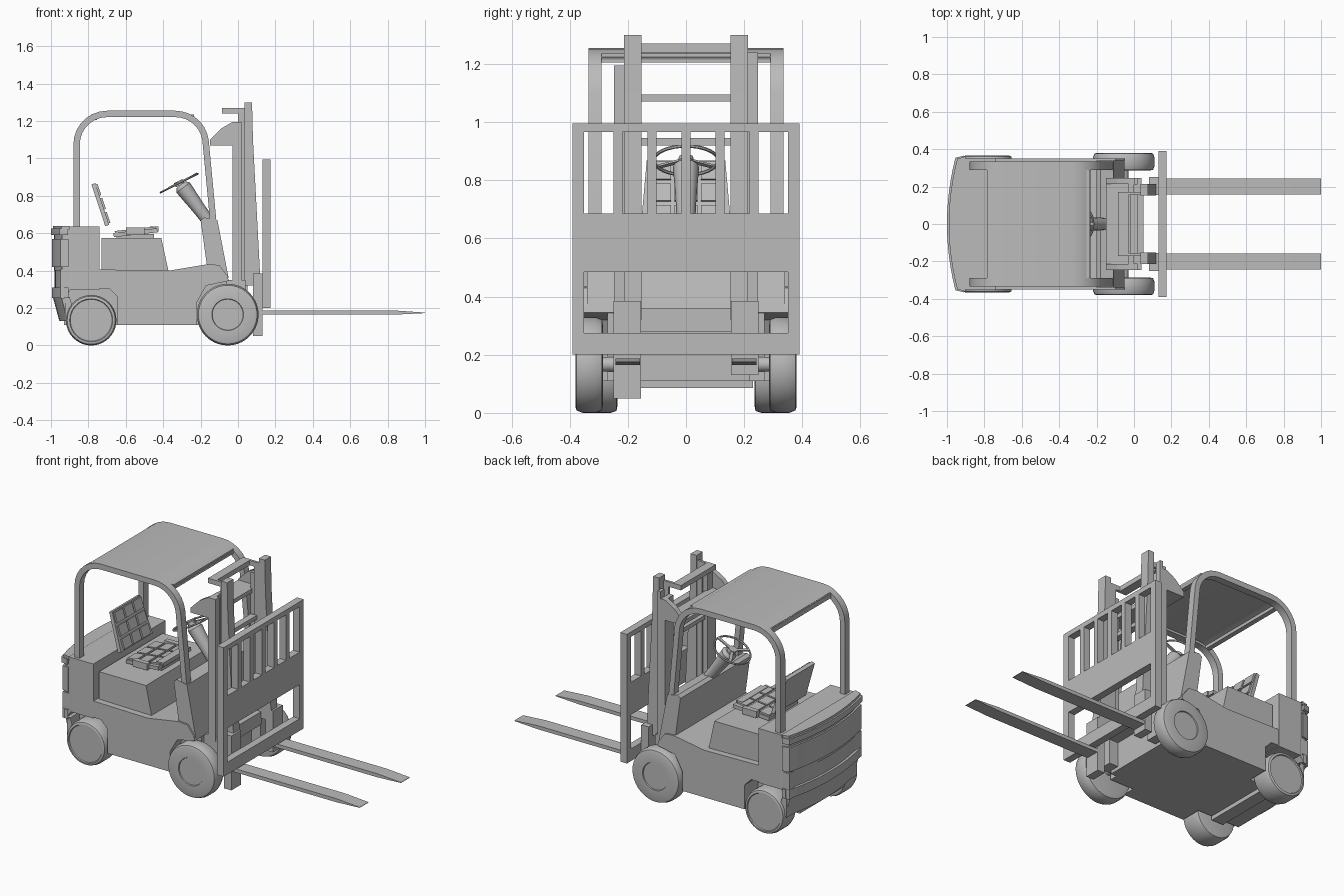
import bpy, bmesh, math
from math import sin, cos, pi, radians
from mathutils import Vector, Matrix

cube = bpy.data.objects.get("Cube")
if cube:
    bpy.data.objects.remove(cube, do_unlink=True)

grey = bpy.data.materials.new("plain grey")
grey.use_nodes = True
grey.diffuse_color = (0.5, 0.5, 0.5, 1)
grey.node_tree.nodes["Principled BSDF"].inputs["Base Color"].default_value = (0.5, 0.5, 0.5, 1)


def finish(name, bm, smooth=False):
    bmesh.ops.recalc_face_normals(bm, faces=bm.faces)
    me = bpy.data.meshes.new(name)
    bm.to_mesh(me)
    bm.free()
    me.materials.append(grey)
    ob = bpy.data.objects.new(name, me)
    bpy.context.collection.objects.link(ob)
    if smooth:
        bpy.ops.object.select_all(action='DESELECT')
        ob.select_set(True)
        bpy.context.view_layer.objects.active = ob
        bpy.ops.object.shade_smooth_by_angle(angle=radians(35))
    return ob


def extrude(name, pts, offset, smooth=False):
    """Extrude a closed outline of 3D points along an offset."""
    bm = bmesh.new()
    face = bm.faces.new([bm.verts.new(p) for p in pts])
    res = bmesh.ops.extrude_face_region(bm, geom=[face], use_keep_orig=True)
    moved = [g for g in res["geom"] if isinstance(g, bmesh.types.BMVert)]
    bmesh.ops.translate(bm, verts=moved, vec=offset)
    return finish(name, bm, smooth)


def side(name, pts, y0, y1, smooth=False):
    """Side profile in x and z, extruded across y."""
    return extrude(name, [(x, y0, z) for x, z in pts], (0, y1 - y0, 0), smooth)


def box(name, x0, x1, y0, y1, z0, z1):
    return side(name, [(x0, z0), (x1, z0), (x1, z1), (x0, z1)], y0, y1)


def lathe(name, profile, centre, axis, smooth=True, steps=40):
    """Spin (radius, along) pairs about an axis through the centre."""
    rot = Vector((0, 0, 1)).rotation_difference(Vector(axis)).to_matrix()
    bm = bmesh.new()
    rings = [[bm.verts.new(rot @ Vector((r * cos(2 * pi * i / steps), r * sin(2 * pi * i / steps), h))
              + Vector(centre)) for i in range(steps)] for r, h in profile]
    for a, b in zip(rings, rings[1:]):
        for i in range(steps):
            j = (i + 1) % steps
            bm.faces.new((a[i], a[j], b[j], b[i]))
    bm.faces.new(rings[0])
    bm.faces.new(rings[-1])
    return finish(name, bm, smooth)


def arc(cx, cz, r, a0, a1, n=7):
    return [(cx + r * cos(radians(a0 + (a1 - a0) * i / n)),
             cz + r * sin(radians(a0 + (a1 - a0) * i / n))) for i in range(n + 1)]


def ribbon(path, t):
    """Closed outline with thickness t to the right of a path."""
    inner = []
    for i, p in enumerate(path):
        a, b = Vector(path[max(i - 1, 0)]), Vector(path[min(i + 1, len(path) - 1)])
        d = (b - a).normalized()
        inner.append((p[0] + d.y * t, p[1] - d.x * t))
    return path + inner[::-1]


# Chassis with arches over the rear wheels and room for the front wheels
side("chassis", [(-.95, .41), (-.95, .25), (-.93, .25), (-.89, .305), (-.69, .305), (-.645, .26),
                 (-.645, .11), (-.22, .11), (-.22, .23), (-.17, .32), (-.05, .345), (-.055, .37),
                 (-.1, .43), (-.16, .435), (-.37, .4)], -.35, .35)
box("chassis_core", -.93, -.02, -.22, .22, .11, .34)
box("front_core", -.22, -.06, -.27, .27, .11, .35)
box("axle_beam", -.82, -.74, -.22, .23, .085, .13)
side("cowl", [(-.165, .42), (-.2, .67), (-.18, .685), (-.11, .67), (-.05, .36), (-.16, .36)], -.34, .34)
side("hood", [(-.73, .39), (-.73, .575), (-.41, .575), (-.37, .39)], -.31, .31)


# Counterweight made of stacked slabs with a bowed back
def slab(name, back, z0, z1, half=.355, front=-.74, back_low=None):
    def ring(b, z):
        bow = [(b + .045 * (i / 6) ** 2, half * .97 * i / 6, z) for i in range(-6, 7)]
        return [(front, -half, z), (b + .09, -half, z)] + bow + [(b + .09, half, z), (front, half, z)]
    bm = bmesh.new()
    lo = [bm.verts.new(p) for p in ring(back_low or back, z0)]
    hi = [bm.verts.new(p) for p in ring(back, z1)]
    bm.faces.new(lo)
    bm.faces.new(hi)
    for i in range(len(lo)):
        j = (i + 1) % len(lo)
        bm.faces.new((lo[i], lo[j], hi[j], hi[i]))
    return finish(name, bm)


slab("counterweight_top", -1, .59, .625, .365, -.91)
slab("counterweight_cap", -.99, .62, .64, .36, -.91)
slab("counterweight_upper", -.985, .40, .635, .352)
slab("counterweight_band", -.995, .42, .57, .36, -.91)
slab("counterweight_middle", -.98, .30, .41, .352)
slab("counterweight_bumper", -.995, .255, .31, .36, -.93)
slab("counterweight_skirt", -.99, .13, .26, .345, -.925, -.955)

# Wheels
for s, label in ((1, "left"), (-1, "right")):
    for name, x, r, y0, y1, hub in (("front", -.055, .165, .285, .38, .085), ("rear", -.785, .135, .235, .365, .115)):
        lathe(f"{label}_{name}_wheel",
              [(r * .8, y0), (r * .95, y0 + .004), (r, y0 + .025), (r, y1 - .025), (r * .95, y1 - .004),
               (r * .88, y1), (hub, y1), (hub * .97, y1 - .006)], (x, 0, r), (0, s, 0))
lathe("front_axle", [(.025, -.29), (.025, .29)], (-.055, 0, .167), (0, 1, 0))

# Overhead guard: two bent frames and a curved roof sheet
bend_rear = arc(-.70, 1.075, .18, 180, 90)
bend_front = arc(-.335, 1.075, .18, 90, 8)
frame = [(-.88, .63)] + bend_rear + bend_front + [(-.115, .66)]
for s, label in ((1, "left"), (-1, "right")):
    side(f"{label}_guard_frame", ribbon(frame, .034), s * .29, s * .335, True)
side("roof_sheet", ribbon([p for p in bend_rear + bend_front if -.80 < p[0] < -.22], .02), -.33, .33, True)
for x in (-.785, -.265):
    box("roof_crossbar", x, x + .03, -.29, .29, 1.205, 1.235)


# Seat made of padded cushions
def padded(name, origin, u, n, length, half, thick, rows):
    """Cushion running along u from its origin, with raised pads along n."""
    o, u, n = Vector(origin), Vector(u).normalized(), Vector(n).normalized()

    def plate(label, a0, a1, y0, y1, h0, h1, trim=0):
        corners = [(a0, y0), (a1, y0 + trim), (a1, y1 - trim), (a0, y1)]
        extrude(label, [o + u * a + Vector((0, y, 0)) + n * h0 for a, y in corners], n * (h1 - h0))
    plate(name, 0, length, -half, half, 0, thick, .02)
    step, wide = length / rows, (half - .02) * 2 / 3
    for i in range(rows):
        for j in range(3):
            y = -half + .02 + wide * j
            plate(name + "_pad", step * i + .008, step * (i + 1) - .008, y + .006, y + wide - .006, thick, thick + .01)


padded("seat_cushion", (-.43, 0, .605), (-1, 0, -.11), (-.11, 0, 1), .235, .16, .022, 3)
padded("seat_back", (-.71, 0, .638), (-.33, 0, 1), (1, 0, .33), .235, .155, .022, 3)
box("seat_base", -.65, -.45, -.1, .1, .57, .595)
box("seat_front_pad", -.47, -.425, -.12, .12, .61, .636)
for s in (1, -1):
    box("seat_side_pad", -.6, -.5, s * .14, s * .17, .59, .63)

# Steering column, ring and spokes
column_dir = Vector((-.15, 0, .2))
lathe("steering_column", [(.032, 0), (.036, .1), (.045, .23), (.03, .25)], (-.155, 0, .66), column_dir, True, 12)
normal, hub_at = Vector((-.45, 0, .89)).normalized(), Vector((-.315, 0, .868))
bpy.ops.mesh.primitive_torus_add(location=hub_at, rotation=normal.to_track_quat('Z', 'Y').to_euler(),
                                 major_radius=.11, minor_radius=.006, major_segments=32, minor_segments=6)
ring = bpy.context.object
ring.name = "steering_ring"
ring.data.materials.append(grey)
lathe("steering_hub", [(.025, -.012), (.025, .012)], hub_at, normal, True, 12)
for k in range(3):
    d = Matrix.Rotation(2 * pi * k / 3, 3, normal) @ Vector((.89, 0, .45))
    w = normal.cross(d).normalized() * .009
    extrude("steering_spoke", [hub_at + w, hub_at - w, hub_at + d * .11 - w, hub_at + d * .11 + w], normal * .007)

# Mast: outer channels, tapered inner rails, brackets and crossbars
for s, label, top in ((1, "left", 1.285), (-1, "right", 1.195)):
    box(f"{label}_outer_rail", -.03, 0, s * .165, s * .247, .33, 1.195)
    box(f"{label}_outer_flange", 0, .02, s * .21, s * .247, .32, min(top, 1.24))
    box(f"{label}_rail_web", 0, .04, s * .155, s * .17, .32, 1.24)
    side(f"{label}_inner_rail", [(.035, .32), (.035, 1.3), (.075, 1.3), (.08, 1.1), (.118, .38), (.118, .32)],
         s * .153, s * .213)
    side(f"{label}_mast_bracket", [(-.15, 1.07), (-.15, 1.1), (-.09, 1.16), (-.03, 1.195), (-.03, 1.07)],
         s * .215, s * .247)
    box(f"{label}_mast_foot", -.06, .04, s * .16, s * .245, .13, .35)
    box(f"{label}_top_lug", -.085, .05, s * .155, s * .17, 1.24, 1.27)
    box(f"{label}_carriage_hanger", .08, .13, s * .155, s * .25, .05 if s < 0 else .13, .385)
box("mast_top_plate", -.085, -.03, -.155, .155, 1.24, 1.27)
box("mast_upper_bar", -.15, -.02, -.215, .215, 1.07, 1.095)
box("mast_middle_bar", -.02, .02, -.155, .155, .92, .945)
box("mast_lower_bar", -.02, .05, -.16, .16, .28, .36)

# Load carriage with a slotted backrest
box("carriage_panel", .13, .175, -.39, .39, .485, .685)
box("carriage_top_bar", .13, .175, -.39, .39, .965, .995)
box("carriage_bottom_bar", .13, .175, -.39, .39, .2, .275)
for s in (1, -1):
    box("carriage_post", .13, .175, s * .35, s * .39, .2, .995)
for i in range(-2, 3):
    box("backrest_bar", .13, .175, i * .117 - .016, i * .117 + .016, .68, .97)

# Forks with tapered tips
for s, label in ((1, "left"), (-1, "right")):
    side(f"{label}_fork", [(.09, .165), (.84, .165), (1, .173), (1, .176), (.84, .187), (.09, .187)],
         s * .158, s * .243)
